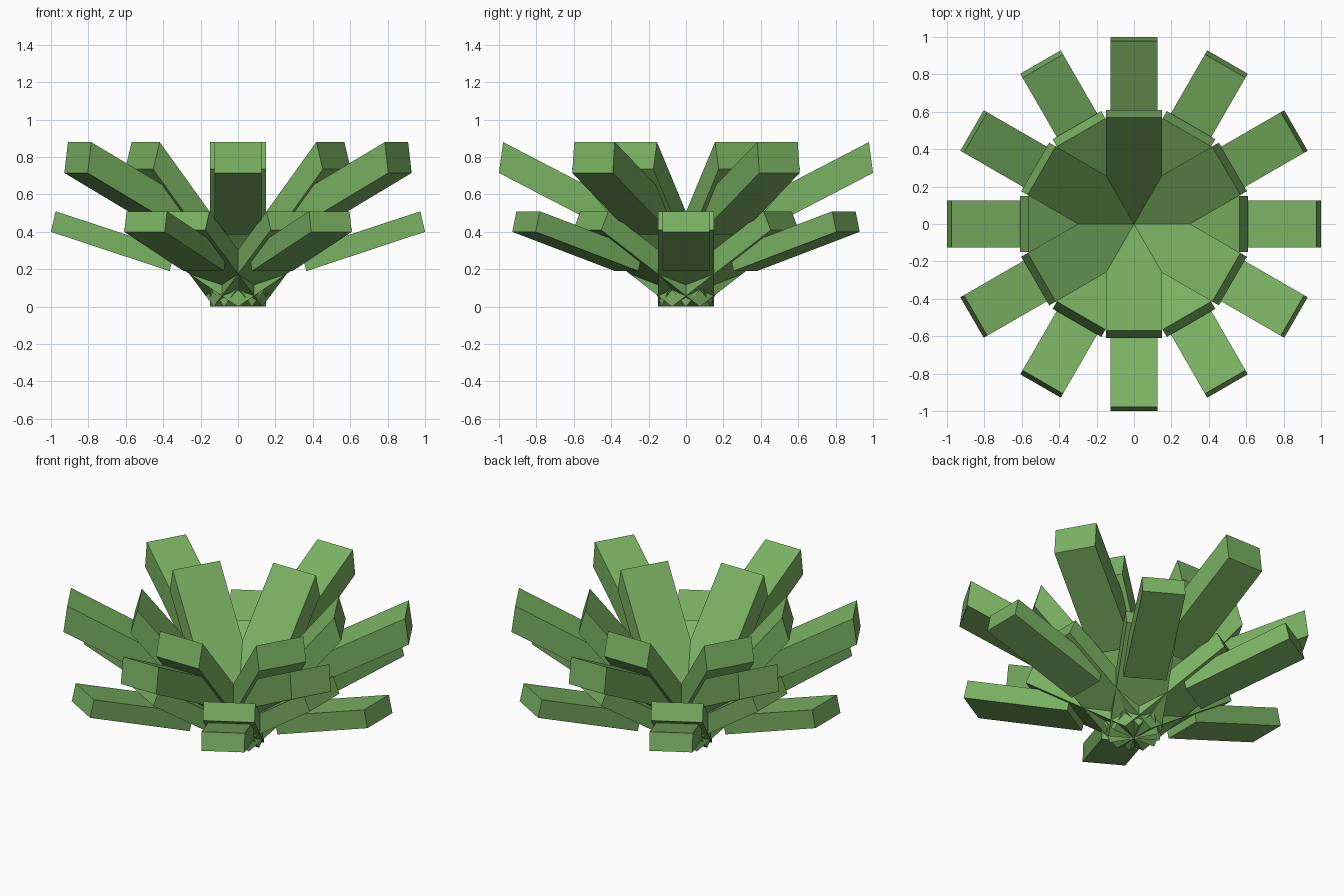
import bpy, math
from mathutils import Matrix

if "Cube" in bpy.data.objects:
    bpy.data.objects.remove(bpy.data.objects["Cube"])

green = bpy.data.materials.new("leaf green")
green.diffuse_color = (0.195, 0.445, 0.122, 1)
green.use_nodes = True
green.node_tree.nodes["Principled BSDF"].inputs["Base Color"].default_value = green.diffuse_color


def leaf_ring(name, profile, half_width, start_deg):
    """Six slanted box leaves; profile is (radius, z) for bottom start, bottom tip, top tip, top start."""
    verts = [(r, s * half_width, z) for s in (-1, 1) for r, z in profile]
    faces = [(0, 1, 2, 3), (7, 6, 5, 4), (0, 4, 5, 1), (1, 5, 6, 2), (2, 6, 7, 3), (3, 7, 4, 0)]
    mesh = bpy.data.meshes.new(name)
    mesh.from_pydata(verts, [], faces)
    mesh.materials.append(green)
    for i in range(6):
        ob = bpy.data.objects.new(f"{name}_{i + 1}", mesh)
        ob.matrix_world = Matrix.Rotation(math.radians(start_deg + 60 * i), 4, 'Z')
        bpy.context.collection.objects.link(ob)


# Wide inner leaves meeting at the root
leaf_ring("inner_low_leaf", [(0, 0), (0.61, 0.41), (0.565, 0.51), (-0.045, 0.10)], 0.15, 0)
leaf_ring("inner_high_leaf", [(0, 0), (0.61, 0.735), (0.57, 0.88), (-0.04, 0.145)], 0.15, 30)
# Narrow outer leaves, shallower, starting inside the inner ones
leaf_ring("outer_low_leaf", [(0.365, 0.19), (1.0, 0.40), (0.975, 0.51), (0.34, 0.30)], 0.125, 0)
leaf_ring("outer_high_leaf", [(0.365, 0.385), (1.0, 0.715), (0.978, 0.88), (0.343, 0.55)], 0.125, 30)
